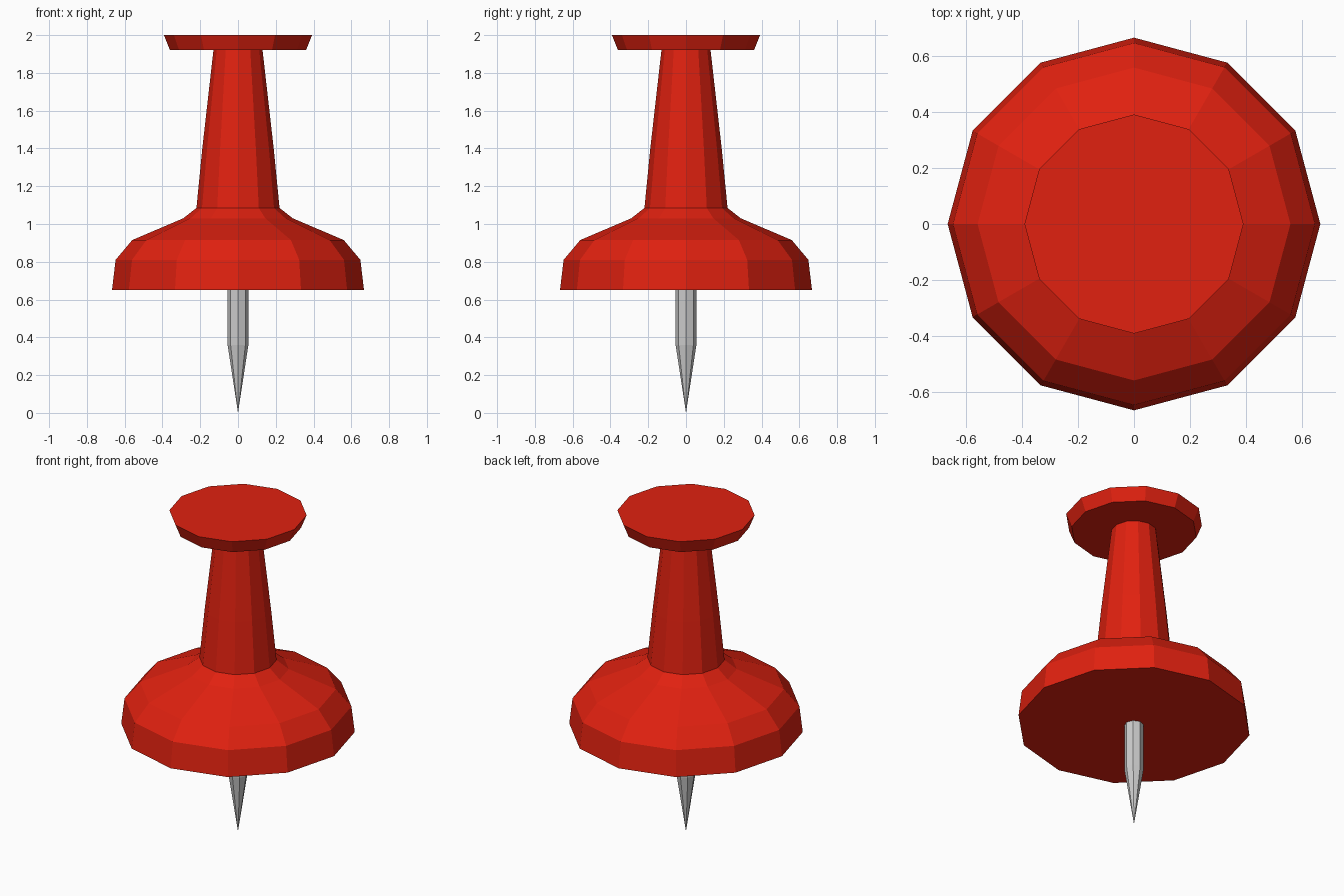
import bpy, bmesh
from math import cos, sin, tau

if "Cube" in bpy.data.objects:
    bpy.data.objects.remove(bpy.data.objects["Cube"])


def lathe(name, profile, sides, material=None):
    """Revolve (radius, z) points round z into a closed, flat-faced solid."""
    bm = bmesh.new()
    rings = []
    for r, z in profile:
        if r == 0:
            rings.append([bm.verts.new((0, 0, z))] * sides)
        else:
            rings.append([bm.verts.new((r * cos(tau * i / sides), r * sin(tau * i / sides), z))
                          for i in range(sides)])
    for a, b in zip(rings, rings[1:]):
        for i in range(sides):
            j = (i + 1) % sides
            # a ring of radius 0 collapses each quad to a triangle
            bm.faces.new(dict.fromkeys((a[i], a[j], b[j], b[i])))
    for ring, (r, z) in ((rings[0], profile[0]), (rings[-1], profile[-1])):
        if r > 0:
            bm.faces.new(ring)
    bmesh.ops.recalc_face_normals(bm, faces=bm.faces)
    mesh = bpy.data.meshes.new(name)
    bm.to_mesh(mesh)
    bm.free()
    if material:
        mesh.materials.append(material)
    obj = bpy.data.objects.new(name, mesh)
    bpy.context.collection.objects.link(obj)
    return obj


red = bpy.data.materials.new("red_plastic")
red.diffuse_color = (0.75, 0.015, 0.005, 1)
red.use_nodes = True
red.node_tree.nodes["Principled BSDF"].inputs["Base Color"].default_value = red.diffuse_color

# Plastic body: skirt, tapered grip and flared cap in one profile
lathe("plastic_body", [
    (0.667, 0.65), (0.648, 0.81), (0.56, 0.915), (0.29, 1.03), (0.22, 1.085),
    (0.189, 1.40), (0.13, 1.92),
    (0.36, 1.92), (0.392, 2.0)], 12, red)

# Metal pin with a sharp point
lathe("metal_pin", [(0, 0), (0.055, 0.36), (0.055, 0.66)], 8)
